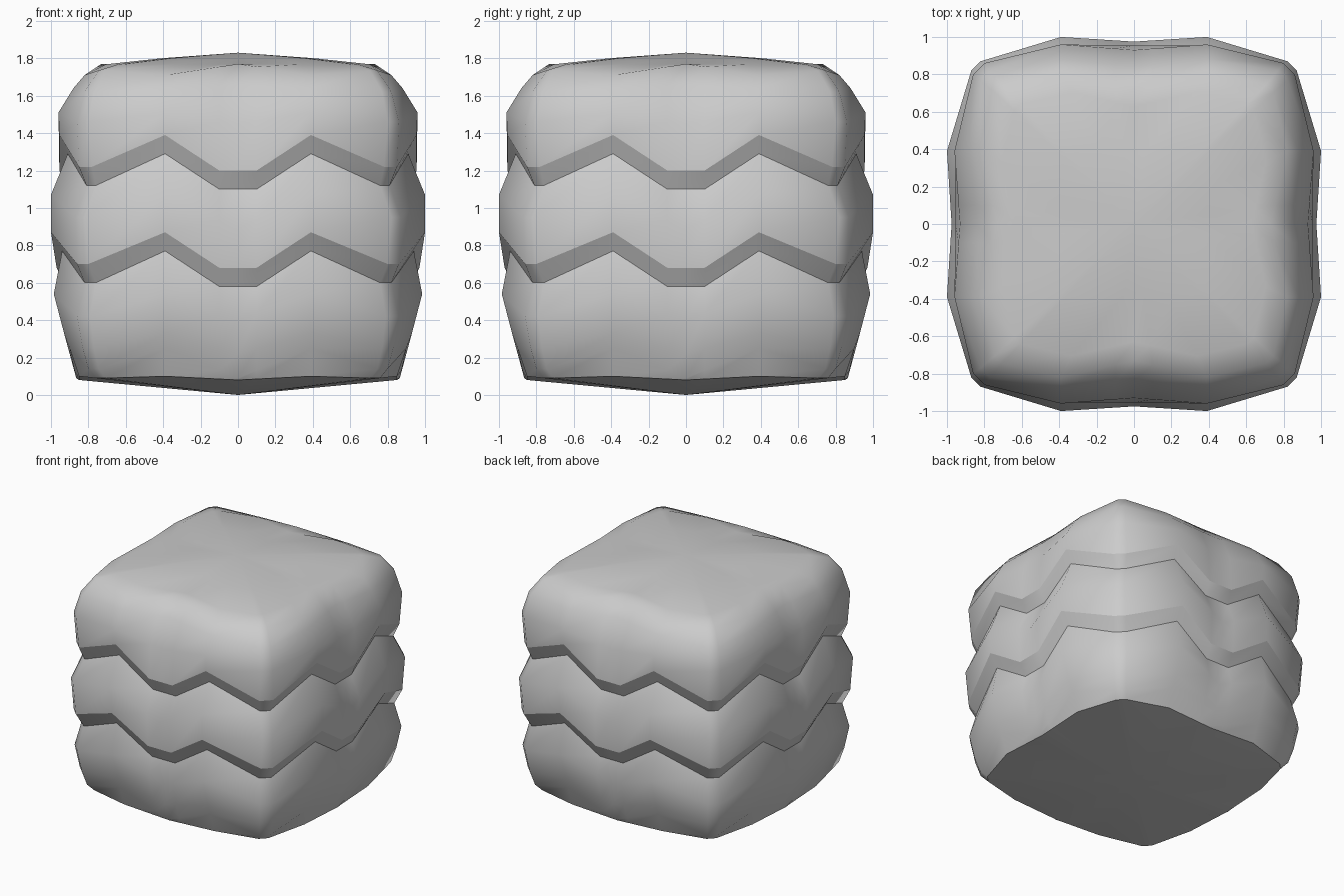
import bpy, bmesh, math
from mathutils import Matrix

if "Cube" in bpy.data.objects:
    bpy.data.objects.remove(bpy.data.objects["Cube"])

# Each level: (depth, z) at side middle, (depth, z) at ridge, (half width, depth, z) at corner, band edge?
LEVELS = [
    ((0.85, 0.08), (0.85, 0.10), (0.71, 0.76, 0.09), False),    # underside rim
    ((0.865, 0.09), (0.90, 0.25), (0.745, 0.80, 0.14), False),   # lower zigzag
    ((0.90, 0.22), (0.93, 0.33), (0.77, 0.83, 0.25), False),
    ((0.94, 0.40), (0.985, 0.54), (0.79, 0.86, 0.42), False),
    ((0.92, 0.58), (0.94, 0.77), (0.76, 0.82, 0.60), True),     # first groove
    ((0.97, 0.68), (1.00, 0.87), (0.80, 0.86, 0.70), True),
    ((0.975, 0.89), (1.00, 1.07), (0.82, 0.87, 0.95), False),
    ((0.91, 1.10), (0.91, 1.29), (0.76, 0.81, 1.12), True),     # second groove
    ((0.955, 1.20), (0.955, 1.39), (0.78, 0.85, 1.22), True),
    ((0.93, 1.45), (0.96, 1.51), (0.80, 0.86, 1.46), False),
    ((0.84, 1.66), (0.88, 1.64), (0.77, 0.82, 1.62), False),
    ((0.73, 1.77), (0.82, 1.71), (0.705, 0.745, 1.735), False),  # upper zigzag rim
]


def side_points(mid, ridge, corner, band):
    """Points along the front side, left corner to right corner."""
    f = 0.0 if band else 0.26
    near = [a + (b - a) * f for a, b in zip(mid, ridge)]
    half = [(0.1, *near), (0.39, *ridge), corner]
    pts = [(-t, -d, z) for t, d, z in reversed(half)]
    pts.append((0, -mid[0], mid[1]))
    return pts + [(t, -d, z) for t, d, z in half]


bm = bmesh.new()
rings = []
for level in LEVELS:
    ring = []
    for k in range(4):
        rot = Matrix.Rotation(k * math.pi / 2, 3, 'Z')
        for p in side_points(*level):
            v = bm.verts.new(p)
            v.co = rot @ v.co
            ring.append(v)
    rings.append(ring)

# Dome rings, softening the top between its zigzag rim and the centre
rim = rings[-1]
for scale, z in ((0.86, 1.768), (0.5, 1.80)):
    rings.append([bm.verts.new((v.co.x * scale, v.co.y * scale, z)) for v in rim])

# Walls between levels
n = len(rim)
for lo, hi in zip(rings, rings[1:]):
    for i in range(n):
        j = (i + 1) % n
        bm.faces.new((lo[i], lo[j], hi[j], hi[i]))

# Centre of the top and underside
top = bm.verts.new((0, 0, 1.83))
base = bm.verts.new((0, 0, 0))
for i in range(n):
    j = (i + 1) % n
    bm.faces.new((rings[-1][i], rings[-1][j], top))
    bm.faces.new((rings[0][j], rings[0][i], base))
bmesh.ops.recalc_face_normals(bm, faces=bm.faces)

# Smooth stone with crisp groove and underside edges
for f in bm.faces:
    f.smooth = True
for index, ring in enumerate(rings[:len(LEVELS)]):
    for i in range(n):
        edge = bm.edges.get((ring[i], ring[(i + 1) % n]))
        if LEVELS[index][3] or (index < 2 and edge.calc_face_angle() > 0.55):
            edge.smooth = False

mesh = bpy.data.meshes.new("grooved_block")
bm.to_mesh(mesh)
bm.free()
bpy.context.collection.objects.link(bpy.data.objects.new("grooved_block", mesh))
